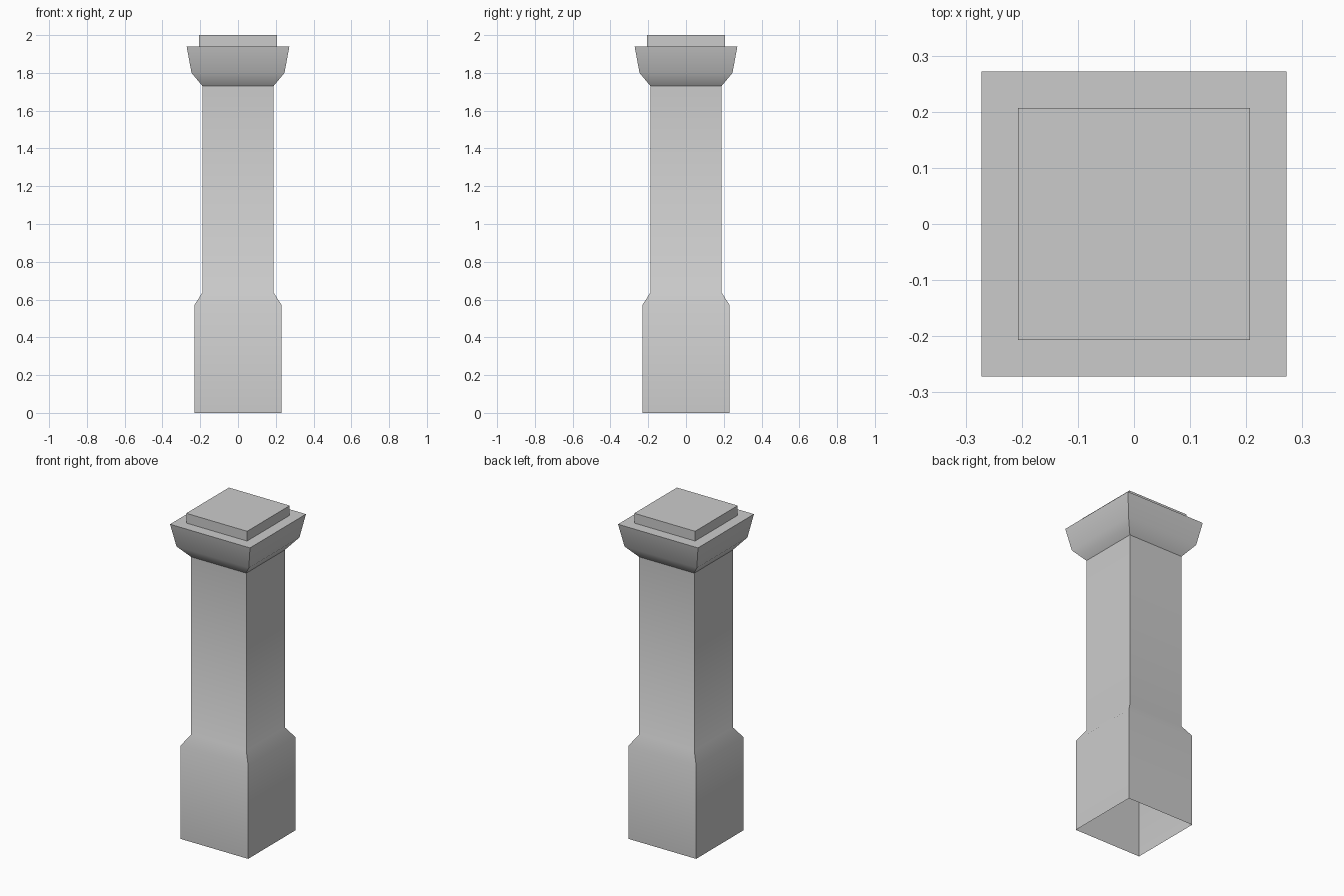
import bpy, bmesh, math

if "Cube" in bpy.data.objects:
    bpy.data.objects.remove(bpy.data.objects["Cube"])

stone = bpy.data.materials.new("grey stone")
stone.diffuse_color = (0.6, 0.6, 0.6, 1)
stone.use_nodes = True
stone.node_tree.nodes["Principled BSDF"].inputs["Base Color"].default_value = stone.diffuse_color

# Pillar profile: (half width, height) of each square ring
profile = [
    (0.23, 0.0), (0.23, 0.573),      # plinth, open underneath
    (0.188, 0.637), (0.188, 1.73),   # chamfer and shaft
    (0.246, 1.80), (0.272, 1.94),    # flared capital
    (0.207, 1.94), (0.207, 2.0),     # top slab
]

bm = bmesh.new()
rings = [[bm.verts.new((sx * w, sy * w, z))
          for sx, sy in ((-1, -1), (1, -1), (1, 1), (-1, 1))]
         for w, z in profile]
for low, high in zip(rings, rings[1:]):
    for i in range(4):
        j = (i + 1) % 4
        bm.faces.new((low[i], low[j], high[j], high[i]))
bm.faces.new(rings[-1])
mesh = bpy.data.meshes.new("pillar")
bm.to_mesh(mesh)
bm.free()
mesh.materials.append(stone)

pillar = bpy.data.objects.new("pillar", mesh)
bpy.context.collection.objects.link(pillar)
bpy.context.view_layer.objects.active = pillar
pillar.select_set(True)
# Soft plinth and capital bends, crisp corners
bpy.ops.object.shade_smooth_by_angle(angle=math.radians(37))
